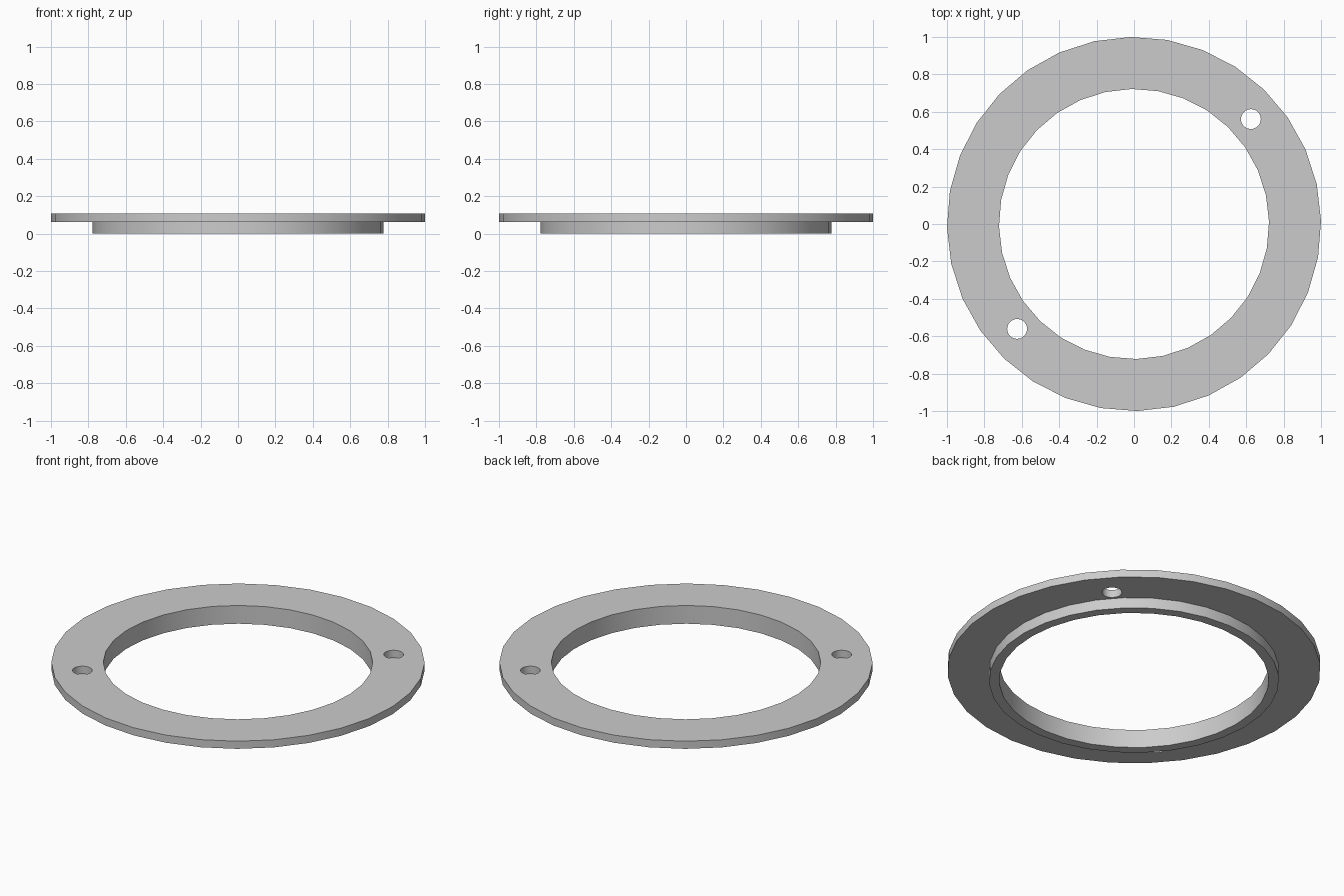
import bpy, bmesh
from math import cos, sin, radians, tau

if "Cube" in bpy.data.objects:
    bpy.data.objects.remove(bpy.data.objects["Cube"])

SIDES = 32
TURN = radians(1)
R_OUT, R_COLLAR, R_IN = 1.0, 0.777, 0.722
Z_LEDGE, Z_TOP = 0.063, 0.108


def lathe(name, profile, sides, turn):
    """Spin a closed (radius, z) profile around the z axis."""
    bm = bmesh.new()
    rings = []
    for i in range(sides):
        a = turn + tau * i / sides
        rings.append([bm.verts.new((r * cos(a), r * sin(a), z)) for r, z in profile])
    n = len(profile)
    for i in range(sides):
        a, b = rings[i], rings[(i + 1) % sides]
        for j in range(n):
            k = (j + 1) % n
            bm.faces.new((a[j], b[j], b[k], a[k]))
    bmesh.ops.recalc_face_normals(bm, faces=bm.faces)
    mesh = bpy.data.meshes.new(name)
    bm.to_mesh(mesh)
    bm.free()
    ob = bpy.data.objects.new(name, mesh)
    bpy.context.collection.objects.link(ob)
    return ob


# Flat flange with a narrower locating collar underneath
ring = lathe("flanged_ring", [(R_IN, 0), (R_COLLAR, 0), (R_COLLAR, Z_LEDGE),
                              (R_OUT, Z_LEDGE), (R_OUT, Z_TOP), (R_IN, Z_TOP)],
             SIDES, TURN)

# Two opposite screw holes through the flange
for s in (1, -1):
    bpy.ops.mesh.primitive_cylinder_add(vertices=32, radius=0.053, depth=0.4,
                                        location=(0.625 * s, 0.561 * s, 0.1))
    cutter = bpy.context.object
    cutter.name = "screw_hole_cutter"
    cutter.hide_render = True
    mod = ring.modifiers.new("screw_hole", 'BOOLEAN')
    mod.operation = 'DIFFERENCE'
    mod.solver = 'EXACT'
    mod.object = cutter
    bpy.context.view_layer.objects.active = ring
    bpy.ops.object.modifier_apply(modifier=mod.name)
    bpy.data.objects.remove(cutter)

# Smooth walls, sharp rims
bpy.ops.object.select_all(action='DESELECT')
ring.select_set(True)
bpy.context.view_layer.objects.active = ring
bpy.ops.object.shade_smooth_by_angle(angle=radians(30))
